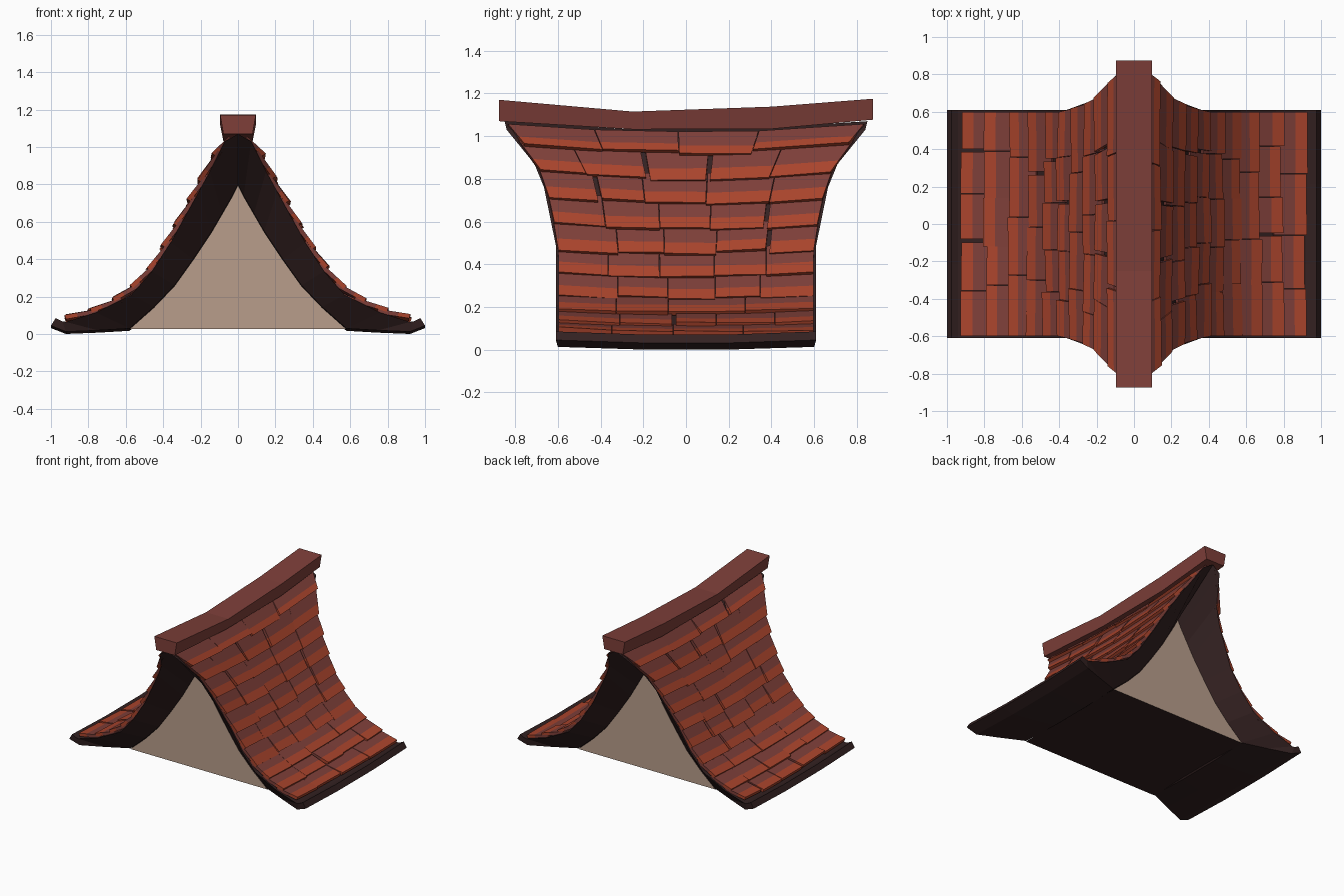
import bpy, bmesh, math, random
from mathutils import Vector

if "Cube" in bpy.data.objects:
    bpy.data.objects.remove(bpy.data.objects["Cube"])
random.seed(4)


def material(name, r, g, b):
    m = bpy.data.materials.new(name)
    m.diffuse_color = [((c / 255 + 0.055) / 1.055) ** 2.4 for c in (r, g, b)] + [1]
    m.use_nodes = True
    m.node_tree.nodes["Principled BSDF"].inputs["Base Color"].default_value = m.diffuse_color
    return m


DARK = material("dark timber", 51, 33, 33)
MAROON = material("maroon tile", 126, 63, 57)
ORANGE = material("orange tile edge", 170, 68, 44)
PLASTER = material("beige plaster", 184, 157, 139)


def finish(name, bm, mats):
    bmesh.ops.recalc_face_normals(bm, faces=bm.faces)
    me = bpy.data.meshes.new(name)
    bm.to_mesh(me)
    bm.free()
    ob = bpy.data.objects.new(name, me)
    bpy.context.collection.objects.link(ob)
    for m in mats:
        me.materials.append(m)
    return ob


def loft(bm, rings):
    """Join equal closed rings of points."""
    vs = [[bm.verts.new(p) for p in r] for r in rings]
    n = len(vs[0])
    for a, b in zip(vs, vs[1:]):
        for i in range(n):
            j = (i + 1) % n
            bm.faces.new((a[i], a[j], b[j], b[i]))
    return vs


# Half profile: outer x, z, half length; inner x, z, half length (splayed ends)
GABLE = .47
PROFILE = [
    (0, 1.07, .85, 0, .80, GABLE), (.07, 1.03, .84, .03, .74, GABLE),
    (.15, .87, .71, .085, .645, GABLE), (.21, .76, .665, .14, .55, GABLE),
    (.36, .49, .61, .24, .40, GABLE), (.46, .335, .61, .34, .26, GABLE),
    (.57, .21, .61, .45, .145, GABLE), (.76, .115, .61, .58, .03, GABLE),
    (.92, .065, .61, .75, .02, .535), (.94, .068, .61, .92, .013, .60),
    (.975, .085, .61, 1.0, .045, .61)]


def sag(z, f):
    """Drop of the roof towards the middle of its length."""
    return (0.012 + 0.022 * z) * max(0, min(1, (1 - abs(f)) / 0.65))


# Curved timber roof shell
bm = bmesh.new()
full = [(-a, b, y, -c, d, w) for a, b, y, c, d, w in reversed(PROFILE[1:])] + PROFILE
rings = []
for f in (-1, -.35, .35, 1):
    outer = [(p[0], f * p[2], p[1] - sag(p[1], f)) for p in full]
    inner = [(p[3], f * p[5], p[4] - sag(p[4], f)) for p in full]
    rings.append(outer + inner[::-1])
vs = loft(bm, rings)
n = len(full)
for ring in (vs[0], vs[-1]):
    for i in range(n - 1):
        bm.faces.new((ring[i], ring[i + 1], ring[2 * n - 2 - i], ring[2 * n - 1 - i]))
finish("roof_shell", bm, [DARK])

# Gable wall block: plaster ends, dark underside
bm = bmesh.new()
half = [p[3:5] for p in PROFILE[:8]]
outline = [(-x, z) for x, z in half[:0:-1]] + half
vs = loft(bm, [[(x, y, max(z - .004, .02)) for x, z in outline] for y in (-GABLE - .002, GABLE + .002)])
bm.faces.new(vs[0])
bm.faces.new(vs[1])
bm.normal_update()
for f in bm.faces:
    f.material_index = 1 if abs(f.normal.y) > .5 else 0
finish("gable_walls", bm, [DARK, PLASTER])

# Ridge cap beam, dipping in the middle
bm = bmesh.new()
rings = [[(-.095, y, t), (.095, y, t), (.078, y, b), (-.078, y, b)]
         for y, t, b in ((-.875, 1.17, 1.07), (-.25, 1.115, 1.032),
                         (.4, 1.138, 1.034), (.875, 1.175, 1.077))]
vs = loft(bm, rings)
bm.faces.new(vs[0])
bm.faces.new(vs[-1])
finish("ridge_cap", bm, [MAROON])

# Tile rows, laid by distance along the outer profile
curve = [(.04, 1.05, .845)] + [p[:3] for p in PROFILE[1:9]]
lengths = [math.dist(p[:2], q[:2]) for p, q in zip(curve, curve[1:])]
TOTAL = sum(lengths)


def along(s):
    for p, q, L in zip(curve, curve[1:], lengths):
        if s <= L or q is curve[-1]:
            return [u + (v - u) * s / L for u, v in zip(p, q)]
        s -= L


def tile(bm, side, s0, s1, f0, f1, lift):
    """One tile between two fractions of the row; its lower third is orange."""
    a, b = along(s0), along(s1)
    d = Vector((b[0] - a[0], 0, b[1] - a[1])).normalized()
    nrm = Vector((-d.z, 0, d.x))
    tilt = random.uniform(-.005, .005)
    rings = []
    for t in (0, .64, 1):
        ring = []
        x, z, w = [u + (v - u) * t for u, v in zip(a, b)]
        for f, off, k in ((f0, 0, 1), (f1, 0, -1), (f1, -.024, -1), (f0, -.024, 1)):
            base = Vector((x, f * (w - .012), z - sag(z, f)))
            p = base + nrm * (.012 + (lift + k * tilt) * t + off)
            ring.append((p.x * side, p.y, p.z))
        rings.append(ring)
    first = len(bm.faces)
    vs = loft(bm, rings)
    bm.faces.new(vs[0])
    bm.faces.new(vs[-1])
    bm.faces.ensure_lookup_table()
    for i in (4, 5, 6, 7, 9):
        bm.faces[first + i].material_index = 1


ROWS = 10
for side, name in ((1, "right_tiles"), (-1, "left_tiles")):
    bm = bmesh.new()
    step = (TOTAL - .008) / ROWS
    for r in range(ROWS):
        s0, s1 = max(0, r * step - .04), (r + 1) * step
        count = random.choice((4, 5, 5))
        shift = random.uniform(-.1, .1)
        cuts = [-1] + [-1 + 2 * i / count + shift + random.uniform(-.06, .06)
                       for i in range(1, count)] + [1]
        for f0, f1 in zip(cuts, cuts[1:]):
            gap = random.choice((.004, .004, .004, .004, .03)) if f1 < 1 else 0
            tile(bm, side, s0, s1 + random.uniform(-.012, .012), f0, f1 - gap,
                 .022 + random.uniform(-.005, .006))
    finish(name, bm, [MAROON, ORANGE])
